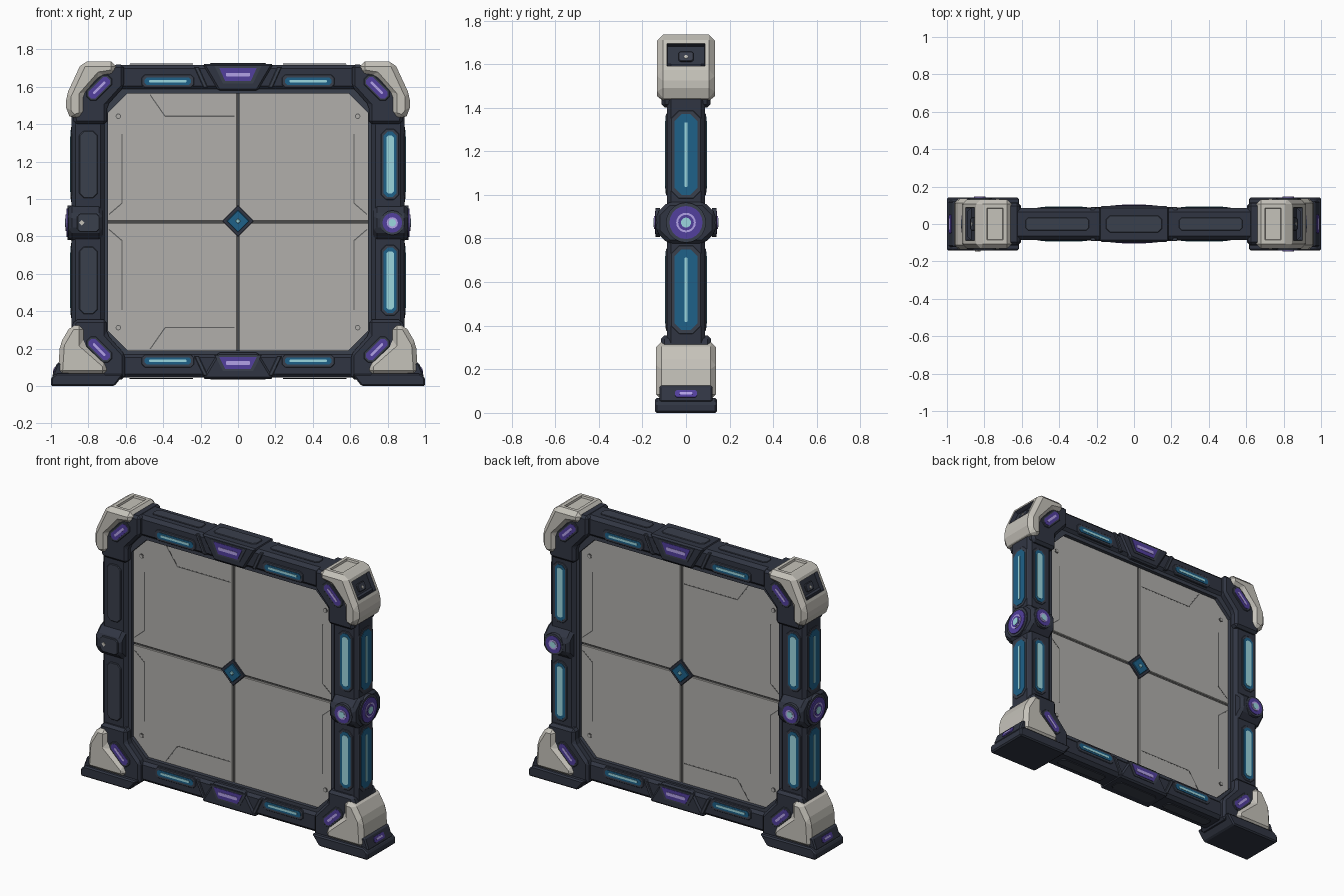
import bpy, bmesh, math
from mathutils import Matrix, Vector

if "Cube" in bpy.data.objects:
    bpy.data.objects.remove(bpy.data.objects["Cube"])


def material(name, rgb):
    m = bpy.data.materials.new(name)
    m.diffuse_color = (*rgb, 1)
    m.use_nodes = True
    m.node_tree.nodes["Principled BSDF"].inputs["Base Color"].default_value = m.diffuse_color
    return m


DARK = material("dark navy metal", (0.03, 0.036, 0.055))
TRIM = material("slate trim", (0.042, 0.05, 0.072))
PANEL = material("panel grey", (0.44, 0.43, 0.41))
CAP = material("warm light grey", (0.56, 0.54, 0.49))
SEAM = material("seam grey", (0.12, 0.12, 0.12))
BLUE = material("deep blue", (0.013, 0.12, 0.25))
CYAN = material("pale cyan", (0.33, 0.68, 0.74))
PURPLE = material("purple", (0.085, 0.05, 0.34))
LILAC = material("pale lilac", (0.45, 0.36, 0.8))


def frame(u, v, w, o=(0, 0, 0)):
    """Matrix whose local axes are u, v, w at origin o."""
    return Matrix((u, v, w)).transposed().to_4x4() if o == (0, 0, 0) else \
        Matrix.Translation(o) @ Matrix((u, v, w)).transposed().to_4x4()


def face(s, f):      # front / back plane: u = x, v = z, w = outward
    return frame((s, 0, 0), (0, 0, 1), (0, f, 0))


def side(s):         # left / right plane: u = y, v = z, w = outward
    return frame((0, 1, 0), (0, 0, 1), (s, 0, 0))


def plan(s):         # plan section: u = x, v = y, w = z
    return frame((s, 0, 0), (0, 1, 0), (0, 0, 1))


def prism(name, pts, d0, d1, mat, M, bevel=0.0, insets=()):
    """Extrude a profile; insets = (local normal, margin, depth, material)."""
    bm = bmesh.new()
    a = [bm.verts.new((x, y, d0)) for x, y in pts]
    b = [bm.verts.new((x, y, d1)) for x, y in pts]
    n = len(pts)
    bm.faces.new(a)
    bm.faces.new(b)
    for i in range(n):
        j = (i + 1) % n
        bm.faces.new((a[i], a[j], b[j], b[i]))
    bmesh.ops.recalc_face_normals(bm, faces=bm.faces)
    if bevel:
        bmesh.ops.bevel(bm, geom=bm.edges[:], offset=bevel, segments=1,
                        affect='EDGES', clamp_overlap=True)
    mats = [mat]
    for normal, margin, depth, m in insets:
        bm.normal_update()
        hit = max(bm.faces, key=lambda q: round(q.normal.dot(Vector(normal).normalized()), 2) * 10 + q.calc_area())
        bmesh.ops.inset_region(bm, faces=[hit], thickness=margin)
        rim = bmesh.ops.inset_region(bm, faces=[hit], thickness=0.004, depth=-depth)
        mats.append(m)
        for q in rim["faces"] + [hit]:
            q.material_index = len(mats) - 1
    bm.transform(M)
    bmesh.ops.recalc_face_normals(bm, faces=bm.faces)
    me = bpy.data.meshes.new(name)
    bm.to_mesh(me)
    bm.free()
    for m in mats:
        me.materials.append(m)
    ob = bpy.data.objects.new(name, me)
    bpy.context.collection.objects.link(ob)
    return ob


def octo(cx, cy, hx, hy, c):
    return [(cx - hx + c, cy - hy), (cx + hx - c, cy - hy), (cx + hx, cy - hy + c), (cx + hx, cy + hy - c),
            (cx + hx - c, cy + hy), (cx - hx + c, cy + hy), (cx - hx, cy + hy - c), (cx - hx, cy - hy + c)]


def ngon(cx, cy, r, n, turn=0.0):
    return [(cx + r * math.cos(turn + math.tau * i / n), cy + r * math.sin(turn + math.tau * i / n)) for i in range(n)]


def line(p, q, t=0.003):
    d = (Vector(q) - Vector(p)).normalized() * t
    return [(p[0] - d.y, p[1] + d.x), (p[0] + d.y, p[1] - d.x), (q[0] + d.y, q[1] - d.x), (q[0] - d.y, q[1] + d.x)]


def lamp(name, M, cx, cy, hx, hy, w, core, edge=0.016, glow=(BLUE, CYAN)):
    """Bezel, coloured lens and bright core stacked on a surface at height w."""
    c = min(hx, hy) * 0.6
    prism(name + "_bezel", octo(cx, cy, hx + edge, hy + edge, c + 0.006), w - 0.01, w + 0.004, TRIM, M, 0.003)
    prism(name + "_lens", octo(cx, cy, hx, hy, c), w, w + 0.007, glow[0], M)
    prism(name + "_core", octo(cx, cy, core[0], core[1], min(core) * 0.5), w, w + 0.009, glow[1], M)


CZ = 0.8775  # panel centre height

# Panel: dark core and four chamfered tiles
prism("panel_core", octo(0, CZ, 0.71, 0.70, 0.105), -0.038, 0.038, SEAM, face(1, 1))
for s in (-1, 1):
    for t in (-1, 1):
        tile = [(0.005, 0.005), (0.70, 0.005), (0.70, 0.588), (0.595, 0.692), (0.005, 0.692)]
        prism("panel_tile", [(x, CZ + t * z) for x, z in tile], -0.045, 0.045, PANEL, face(s, 1), 0.004)
        # Tile grooves and rivets on both faces
        for f in (-1, 1):
            P = lambda x, z: (x, CZ + t * z)
            prism("tile_groove", line(P(0.62, 0.1), P(0.62, 0.47)), 0.04, 0.046, SEAM, face(s, f))
            prism("tile_groove_diagonal", line(P(0.62, 0.1), P(0.69, 0.04)), 0.04, 0.046, SEAM, face(s, f))
            if s < 0:
                prism("tile_groove_top", line(P(0.02, 0.565), P(0.39, 0.565)), 0.04, 0.046, SEAM, face(s, f))
                prism("tile_groove_top_diagonal", line(P(0.39, 0.565), P(0.47, 0.68)), 0.04, 0.046, SEAM, face(s, f))
            prism("rivet", ngon(0.64, CZ + t * 0.565, 0.015, 10), 0.04, 0.047, SEAM, face(s, f))
            prism("rivet_head", ngon(0.64, CZ + t * 0.565, 0.010, 10), 0.04, 0.049, PANEL, face(s, f))

# Octagonal lip around the panel
outer, inner = octo(0, CZ, 0.74, 0.735, 0.125), octo(0, CZ, 0.695, 0.688, 0.105)
for i in range(8):
    j = (i + 1) % 8
    prism("panel_lip", [outer[i], outer[j], inner[j], inner[i]], -0.068, 0.068, TRIM, face(1, 1))

# Centre diamond
for f in (-1, 1):
    for nm, r, w, m in (("setting", 0.085, 0.053, DARK), ("gem", 0.06, 0.060, BLUE), ("spark", 0.015, 0.064, CYAN)):
        prism("diamond_" + nm, ngon(0, 0.882, r, 4), 0.03, w, m, face(1, f), 0.003)

# Top and bottom rails with centre blocks and lamps
for nm, z0, z1 in (("top", 1.585, 1.717), ("bottom", 0.045, 0.172)):
    prism(nm + "_rail", octo(0, (z0 + z1) / 2, 0.085, (z1 - z0) / 2, 0.02), -0.65, 0.65, DARK, side(1))
    wide, thin = (z1 + 0.006, z0 - 0.006) if nm == "top" else (z0 - 0.006, z1 + 0.008)
    prism(nm + "_block", [(-0.19, wide), (0.19, wide), (0.105, thin), (-0.105, thin)], -0.095, 0.095, DARK,
          face(1, 1), 0.01)
    for f in (-1, 1):
        zt, zb = (1.70, 1.63) if nm == "top" else (0.155, 0.092)
        M = face(1, f)
        prism(nm + "_badge_rim", [(-0.125, zt + 0.01), (0.125, zt + 0.01), (0.08, zb - 0.012), (-0.08, zb - 0.012)],
              0.09, 0.099, TRIM, M)
        prism(nm + "_badge", [(-0.10, zt), (0.10, zt), (0.068, zb), (-0.068, zb)], 0.094, 0.102, PURPLE, M)
        prism(nm + "_badge_core", octo(0, (zt + zb) / 2, 0.065, 0.010, 0.004), 0.095, 0.104, LILAC, M)
        for s in (-1, 1):
            zl = 1.63 if nm == "top" else 0.135
            lamp(nm + "_rail_lamp", face(s, f), 0.375, zl, 0.125, 0.019, 0.085, (0.1, 0.007))
            prism(nm + "_rail_brace", [(0.21, z1 - 0.01), (0.235, z1 - 0.01), (0.185, z0 + 0.01), (0.16, z0 + 0.01)],
                  0.07, 0.092, TRIM, face(s, f), 0.004)

# Pads along the top edge and underside
for zp in (1.717, 0.037):
    prism("edge_pad", octo(0, 0, 0.15, 0.045, 0.02), zp - 0.001, zp + 0.01, TRIM, plan(1), 0.003)
    for s in (-1, 1):
        prism("edge_groove_pad", octo(0.41, 0, 0.17, 0.035, 0.015), zp + 0.001, zp + 0.007, TRIM, plan(s), 0.002)

for s in (-1, 1):
    # Side posts
    prism("side_post", octo(0.8025, 0, 0.0875, 0.088, 0.02), 0.2, 1.6, DARK, plan(s))
    for z, h in ((1.185, 0.185), (0.565, 0.185)):
        lamp("post_side_lamp", side(s), 0, z, 0.052, h, 0.888, (0.008, h * 0.8), 0.018)
        for f in (-1, 1):
            if s < 0 and f < 0:   # plain access cover on the front left
                prism("post_cover", octo(0.80, z, 0.05, 0.18, 0.025), 0.08, 0.095, TRIM, face(s, f), 0.004)
            else:
                lamp("post_face_lamp", face(s, f), 0.813, z, 0.035, 0.175, 0.087, (0.02, 0.155), 0.014)

    # Mid-post hub with round lamps
    hub = [(-0.137, 0.83), (-0.08, 0.775), (0.08, 0.775), (0.137, 0.83), (0.137, 0.915), (0.08, 0.97), (-0.08, 0.97),
           (-0.137, 0.915)]
    prism("post_hub", hub, 0.725, 0.905, DARK, side(s), 0.018)
    for nm, r, w, m in (("rim", 0.092, 0.912, TRIM), ("ring", 0.076, 0.918, PURPLE), ("inner", 0.045, 0.921, LILAC),
                        ("lens", 0.036, 0.923, PURPLE), ("spark", 0.023, 0.925, CYAN)):
        prism("hub_side_" + nm, ngon(0, 0.873, r, 20), 0.89, w, m, side(s))
    for f in (-1, 1):
        M = face(s, f)
        if s < 0 and f < 0:
            prism("hub_cover", octo(0.80, 0.873, 0.06, 0.05, 0.015), 0.13, 0.143, TRIM, M, 0.004)
            prism("hub_marker", ngon(0.835, 0.873, 0.014, 4), 0.13, 0.146, CAP, M)
        else:
            for nm, r, w, m in (("rim", 0.066, 0.139, TRIM), ("ring", 0.053, 0.143, PURPLE),
                                ("lens", 0.03, 0.146, LILAC), ("spark", 0.02, 0.148, CYAN)):
                prism("hub_face_" + nm, ngon(0.825, 0.873, r, 16), 0.12, w, m, M)

    # Upper corner: dark bracket and light cap with recessed windows
    prism("upper_bracket", [(0.61, 1.72), (0.61, 1.60), (0.70, 1.50), (0.70, 1.40), (0.875, 1.40), (0.895, 1.5),
                            (0.82, 1.71)], -0.113, 0.113, DARK, face(s, 1), 0.016)
    prism("upper_cap", [(0.652, 1.735), (0.834, 1.735), (0.92, 1.55), (0.92, 1.465), (0.882, 1.422), (0.823, 1.444),
                        (0.823, 1.555), (0.735, 1.655), (0.652, 1.668)], -0.132, 0.132, CAP, face(s, 1), 0.026,
          [((0.909, 0.416, 0), 0.026, 0.025, DARK), ((0, 1, 0), 0.03, 0.012, CAP)])
    M = frame((0, 1, 0), (-s * 0.416, 0, 0.909), (s * 0.909, 0, 0.416), (s * 0.877, 0, 1.6425))
    prism("cap_window_latch", octo(0, 0, 0.035, 0.024, 0.008), -0.03, -0.014, TRIM, M, 0.003)
    prism("cap_window_marker", ngon(0, -0.004, 0.009, 8), -0.02, -0.011, CAP, M)

    # Lower corner: dark bracket, light cap, foot and toe
    prism("lower_bracket", [(0.605, 0.035), (0.605, 0.17), (0.70, 0.275), (0.70, 0.355), (0.875, 0.355), (0.90, 0.29),
                            (0.93, 0.05)], -0.115, 0.115, DARK, face(s, 1), 0.016)
    prism("lower_cap", [(0.70, 0.06), (0.70, 0.115), (0.825, 0.225), (0.825, 0.326), (0.893, 0.326), (0.952, 0.225),
                        (0.963, 0.06)], -0.137, 0.137, CAP, face(s, 1), 0.024)
    prism("foot", [(0.61, 0.065), (0.66, 0), (1.0, 0), (1.0, 0.045), (0.97, 0.068)], -0.142, 0.142, DARK, face(s, 1),
          0.008)
    prism("toe", [(0.90, 0.05), (0.995, 0.05), (0.967, 0.125), (0.90, 0.125)], -0.122, 0.122, DARK, face(s, 1), 0.008)
    M = frame((0, 1, 0), (-s * 0.35, 0, 0.937), (s * 0.937, 0, 0.35), (s * 0.981, 0, 0.0875))
    prism("toe_lamp", octo(0, 0, 0.05, 0.018, 0.008), -0.01, 0.004, PURPLE, M)
    prism("toe_lamp_core", octo(0, 0, 0.03, 0.006, 0.003), -0.01, 0.006, LILAC, M)

    # Diagonal purple corner lamps, front and back
    k = math.sqrt(0.5)
    for f in (-1, 1):
        for nm, z, t in (("upper", 1.595, -1), ("lower", 0.195, 1)):
            M = frame((s * k, 0, t * k), (-s * t * k, 0, k), (0, f, 0), (s * 0.742, 0, z))
            lamp(nm + "_corner_lamp", M, 0, 0, 0.07, 0.025, 0.115, (0.045, 0.007), 0.012, (PURPLE, LILAC))
